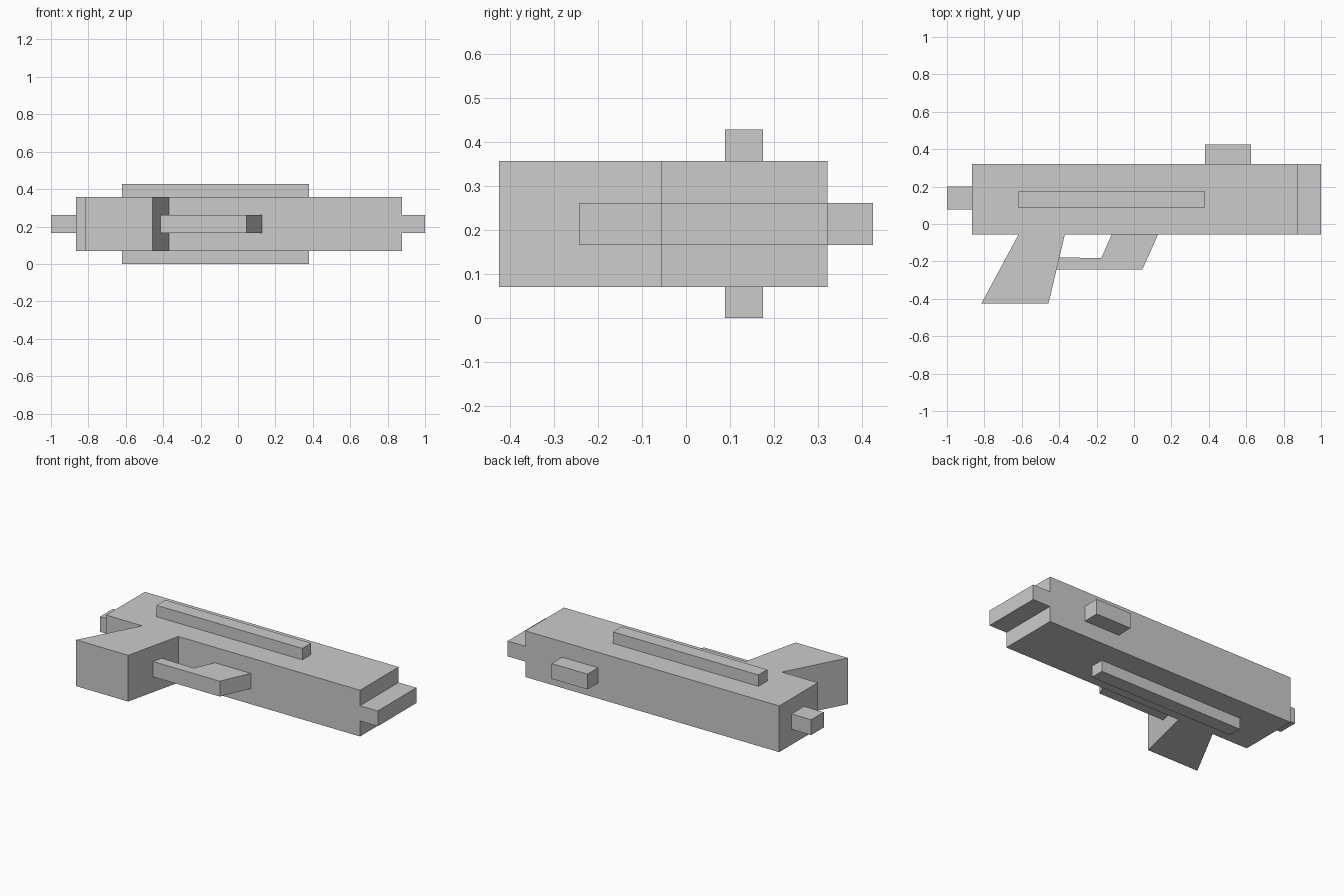
import bpy
import bmesh

if "Cube" in bpy.data.objects:
    bpy.data.objects.remove(bpy.data.objects["Cube"])


def extrude(name, outline, z0, z1):
    """Closed solid from an XY outline (counter-clockwise), spanning z0 to z1."""
    bm = bmesh.new()
    bottom = bm.faces.new([bm.verts.new((x, y, z0)) for x, y in outline])
    new = bmesh.ops.extrude_face_region(bm, geom=[bottom], use_keep_orig=True)["geom"]
    verts = [v for v in new if isinstance(v, bmesh.types.BMVert)]
    bmesh.ops.translate(bm, verts=verts, vec=(0, 0, z1 - z0))
    bmesh.ops.recalc_face_normals(bm, faces=bm.faces[:])
    mesh = bpy.data.meshes.new(name)
    bm.to_mesh(mesh)
    bm.free()
    obj = bpy.data.objects.new(name, mesh)
    bpy.context.collection.objects.link(obj)
    return obj


def box(name, x0, x1, y0, y1, z0, z1):
    return extrude(name, [(x0, y0), (x1, y0), (x1, y1), (x0, y1)], z0, z1)


BODY_Z = (0.07, 0.357)      # full thickness
SLIM_Z = (0.166, 0.261)     # thin centre parts
BOTTOM, TOP = -0.057, 0.321  # body edges along y
REAR, FRONT = -0.865, 0.878  # body ends along x

# Main body and the thin end pieces
box("body", REAR, FRONT, BOTTOM, TOP, *BODY_Z)
box("muzzle", FRONT, 1.0, BOTTOM, TOP, *SLIM_Z)
box("rear_tab", -1.0, REAR, 0.077, 0.2, *SLIM_Z)
box("sight", 0.38, 0.626, TOP, 0.424, *SLIM_Z)

# Raised rails on both broad sides
box("upper_rail", -0.62, 0.38, 0.088, 0.175, BODY_Z[1], 0.428)
box("lower_rail", -0.62, 0.38, 0.088, 0.175, 0.0, BODY_Z[0])

# Slanted grip
extrude("grip", [(-0.815, -0.424), (-0.457, -0.424),
                 (-0.37, BOTTOM), (-0.618, BOTTOM)], *BODY_Z)

# Trigger guard running from the grip up to the body
extrude("trigger_guard", [(-0.414, -0.243), (0.045, -0.243), (0.128, BOTTOM),
                          (-0.12, BOTTOM), (-0.175, -0.183), (-0.399, -0.178)], *SLIM_Z)
